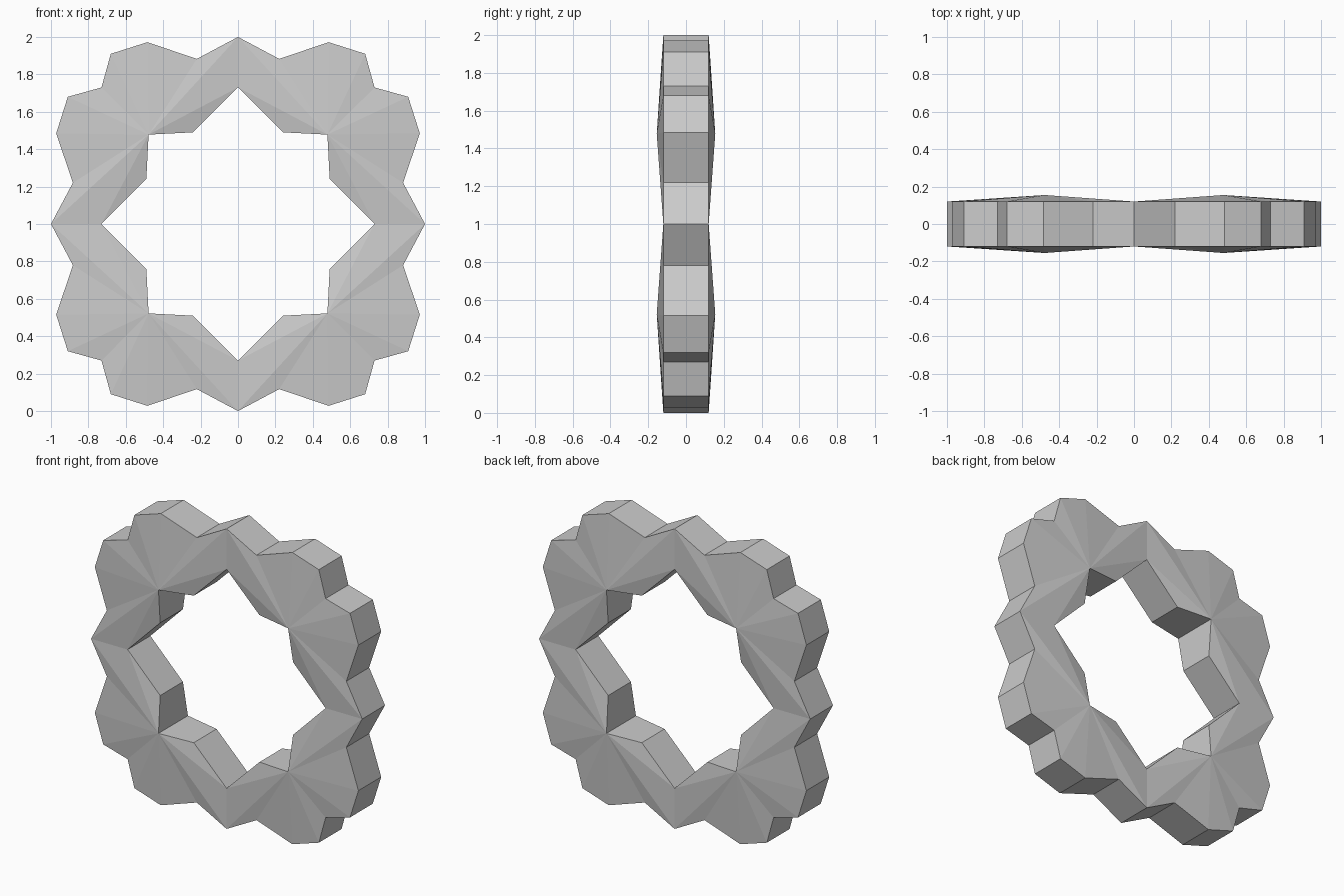
import bpy, bmesh

cube = bpy.data.objects.get("Cube")
if cube:
    bpy.data.objects.remove(cube, do_unlink=True)

HALF = 0.12     # half thickness along the rim
BULGE = 0.155   # half thickness at the four inner corners

# One quadrant of the ring, from the top point round to the side point
half_outer = [(0, 1), (0.22, 0.883), (0.485, 0.972), (0.68, 0.91)]
outer = half_outer + [(0.73, 0.73)] + [(z, x) for x, z in reversed(half_outer)]
inner = [(0.73, 0), (0.49, 0.242), (0.478, 0.478), (0.242, 0.49), (0, 0.73)]
corner = inner[2]

bm = bmesh.new()


def vert(p, sx, sz, side):
    depth = BULGE if p == corner else HALF
    return bm.verts.new((p[0] * sx, depth * side, 1 + p[1] * sz))


for sx in (-1, 1):
    for sz in (-1, 1):
        # Front and back faces fan out from the raised inner corner
        loop = inner[3:] + outer + inner[:2]
        for side in (-1, 1):
            for a, b in zip(loop, loop[1:]):
                bm.faces.new([vert(p, sx, sz, side) for p in (corner, a, b)])
        # Outer and inner walls
        for path in (outer, inner):
            for a, b in zip(path, path[1:]):
                bm.faces.new([vert(a, sx, sz, -1), vert(b, sx, sz, -1),
                              vert(b, sx, sz, 1), vert(a, sx, sz, 1)])

bmesh.ops.remove_doubles(bm, verts=bm.verts, dist=0.0005)
bmesh.ops.recalc_face_normals(bm, faces=bm.faces)

mesh = bpy.data.meshes.new("scalloped_ring")
bm.to_mesh(mesh)
bm.free()
ring = bpy.data.objects.new("scalloped_ring", mesh)
bpy.context.collection.objects.link(ring)

# Plain grey finish
grey = bpy.data.materials.new("plain_grey")
grey.use_nodes = True
colour = (0.6, 0.6, 0.6, 1)
grey.diffuse_color = colour
grey.node_tree.nodes["Principled BSDF"].inputs["Base Color"].default_value = colour
mesh.materials.append(grey)
